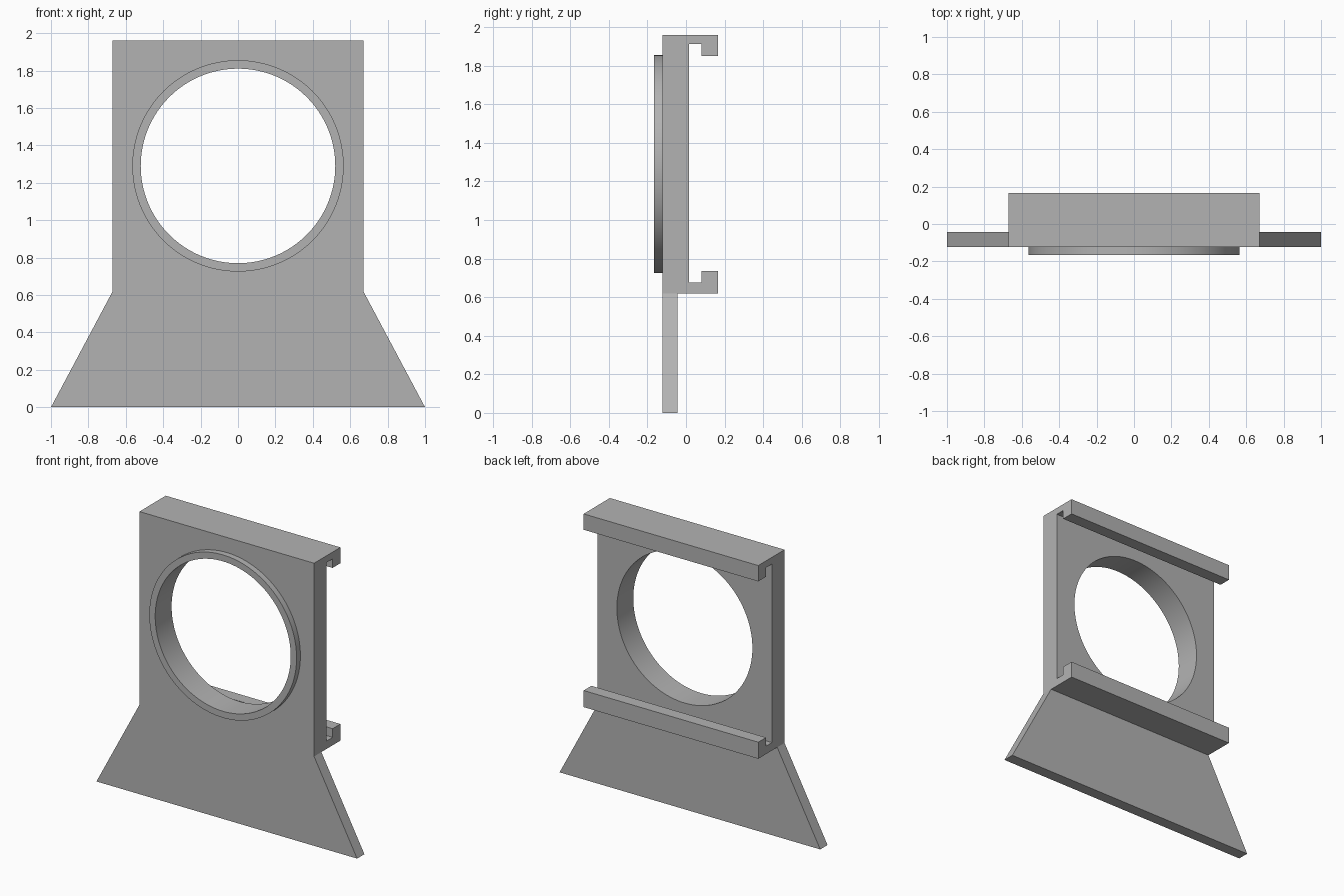
import bpy
import bmesh
from math import radians
from mathutils import Matrix, Vector

cube = bpy.data.objects.get("Cube")
if cube:
    bpy.data.objects.remove(cube, do_unlink=True)

# One plain grey for the whole bracket
GREY = (0.45, 0.45, 0.45, 1)
grey = bpy.data.materials.new("matte grey")
grey.use_nodes = True
grey.diffuse_color = GREY
grey.node_tree.nodes["Principled BSDF"].inputs["Base Color"].default_value = GREY

TOP, WAIST = 1.96, 0.62           # body height range
HALF = 0.67                       # body half width
FRONT, BACK, RAIL = -0.123, 0.015, 0.165
CENTRE_Z, BORE, RIM = 1.29, 0.52, 0.565


def finish(name, bm):
    bmesh.ops.recalc_face_normals(bm, faces=bm.faces)
    mesh = bpy.data.meshes.new(name)
    bm.to_mesh(mesh)
    bm.free()
    mesh.materials.append(grey)
    obj = bpy.data.objects.new(name, mesh)
    bpy.context.collection.objects.link(obj)
    return obj


def extrude(name, points, direction):
    """Solid made by sweeping a closed outline along a vector."""
    bm = bmesh.new()
    face = bm.faces.new([bm.verts.new(p) for p in points])
    swept = bmesh.ops.extrude_face_region(bm, geom=[face])
    verts = [g for g in swept["geom"] if isinstance(g, bmesh.types.BMVert)]
    bmesh.ops.translate(bm, verts=verts, vec=Vector(direction))
    return finish(name, bm)


def disc(name, radius, y0, y1):
    """Cylinder along y around the bore centre."""
    bm = bmesh.new()
    place = Matrix.Translation((0, (y0 + y1) / 2, CENTRE_Z)) @ Matrix.Rotation(radians(90), 4, "X")
    bmesh.ops.create_cone(bm, cap_ends=True, segments=128, radius1=radius,
                          radius2=radius, depth=y1 - y0, matrix=place)
    return finish(name, bm)


# Upright plate with a hooked rail at its top and bottom
profile = [
    (FRONT, WAIST), (RAIL, WAIST), (RAIL, 0.735), (0.08, 0.735), (0.08, 0.675), (BACK, 0.675),
    (BACK, 1.913), (0.08, 1.913), (0.08, 1.85), (RAIL, 1.85), (RAIL, TOP), (FRONT, TOP),
]
body = extrude("railed_plate", [(-HALF, y, z) for y, z in profile], (2 * HALF, 0, 0))

# Flared foot
outline = [(-1, 0), (1, 0), (HALF, WAIST), (-HALF, WAIST)]
extrude("flared_foot", [(x, FRONT, z) for x, z in outline], (0, 0.08, 0))

# Raised collar and the bore through collar and plate
collar = disc("collar", RIM, -0.165, FRONT)
cutter = disc("bore_cutter", BORE, -0.4, 0.4)
cutter.hide_render = True

for obj in (body, collar):
    bpy.ops.object.select_all(action="DESELECT")
    obj.select_set(True)
    bpy.context.view_layer.objects.active = obj
    cut = obj.modifiers.new("bore", "BOOLEAN")
    cut.operation = "DIFFERENCE"
    cut.solver = "EXACT"
    cut.object = cutter
    bpy.ops.object.modifier_apply(modifier=cut.name)
    bpy.ops.object.shade_smooth_by_angle(angle=radians(30))

bpy.data.objects.remove(cutter, do_unlink=True)
